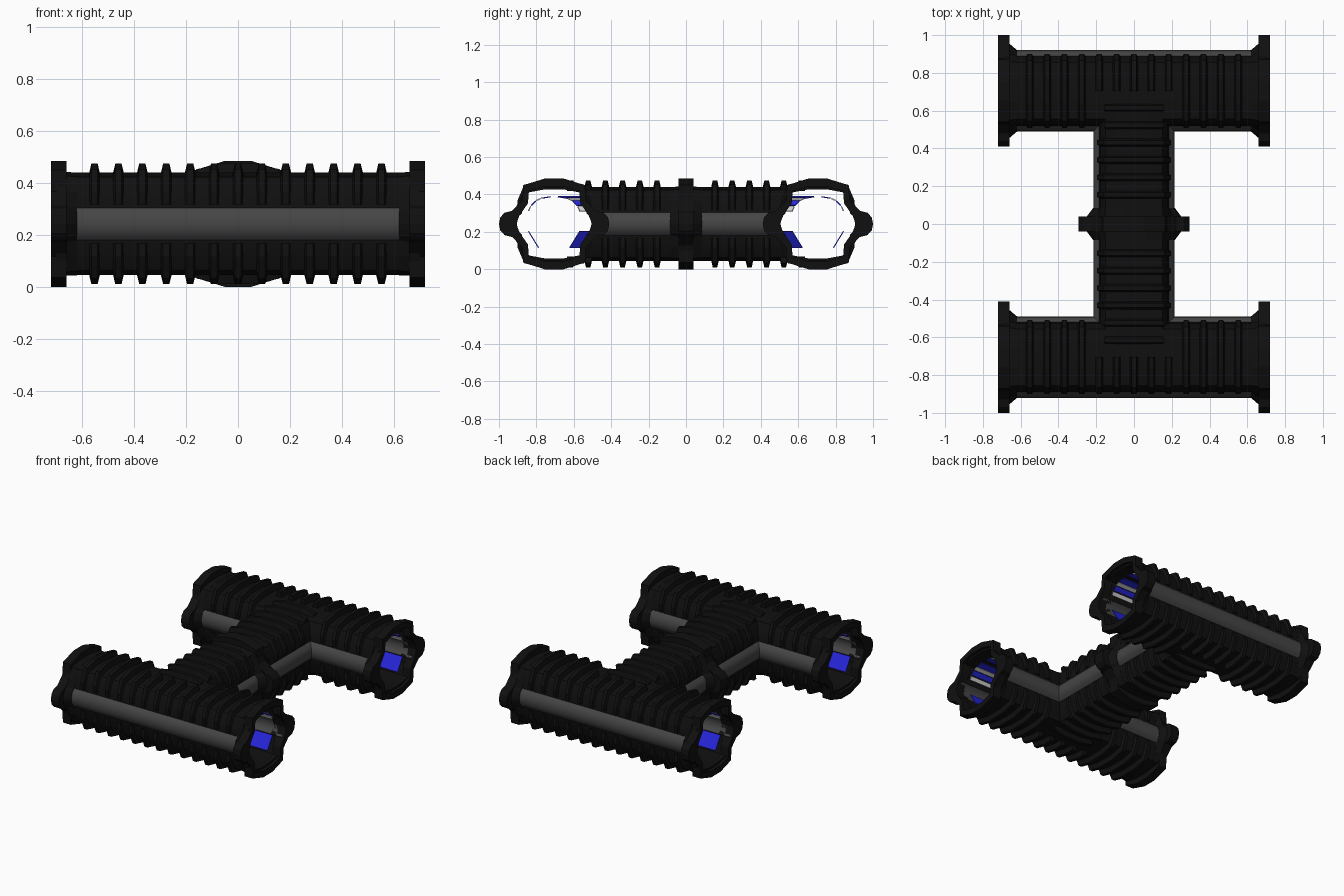
import bpy, bmesh, math

cube = bpy.data.objects.get("Cube")
if cube:
    bpy.data.objects.remove(cube, do_unlink=True)

MID = 0.2425      # height of the tunnel axis
BAR_Y = 0.705     # distance of each long tunnel from the middle


def material(name, rgb):
    m = bpy.data.materials.new(name)
    m.use_nodes = True
    m.diffuse_color = (*rgb, 1)
    node = next(n for n in m.node_tree.nodes if n.type == 'BSDF_PRINCIPLED')
    node.inputs["Base Color"].default_value = (*rgb, 1)
    node.inputs["Roughness"].default_value = 0.7
    return m


BLACK = material("black_hull", (0.005, 0.005, 0.005))
GREY = material("grey_side_rail", (0.06, 0.06, 0.06))
BLUE = material("blue_panel", (0.02, 0.02, 0.72))
LIGHT = material("light_strip", (0.6, 0.6, 0.6))


# Placement: u runs along the tunnel, w across it, z up from its axis
def along_x(side):
    return lambda u, w, z: (u, side * (BAR_Y + w), z + MID)


def along_y(u, w, z):
    return (w, u, z + MID)


PLACES = [along_x(1), along_x(-1)]


def full(quarter):
    """Mirror a quarter outline (top middle to side tip) into a closed loop."""
    low = [(w, -z) for w, z in reversed(quarter[:-1])]
    half = quarter + low
    return half + [(-w, z) for w, z in reversed(half)]


def loft(bm, place, sections, closed=True, cyclic=False):
    """Skin sections of (u, w, z) points, capping whatever stays open."""
    rows = [[bm.verts.new(place(*p)) for p in s] for s in sections]
    n, m = len(rows[0]), len(rows)
    for i in range(m if cyclic else m - 1):
        a, b = rows[i], rows[(i + 1) % m]
        for j in range(n if closed else n - 1):
            k = (j + 1) % n
            bm.faces.new((a[j], a[k], b[k], b[j]))
    if not cyclic:
        bm.faces.new(rows[0])
        bm.faces.new(rows[-1])
    if not closed:
        bm.faces.new([r[0] for r in rows])
        bm.faces.new([r[-1] for r in rows])


def at(u, outline):
    return [(u, w, z) for w, z in outline]


def finish(bm, name, *mats):
    bmesh.ops.recalc_face_normals(bm, faces=bm.faces)
    me = bpy.data.meshes.new(name)
    bm.to_mesh(me)
    bm.free()
    ob = bpy.data.objects.new(name, me)
    bpy.context.collection.objects.link(ob)
    for m in mats:
        me.materials.append(m)
    return ob


def prism(name, outline, place, length):
    bm = bmesh.new()
    loft(bm, place, [at(-length, outline), at(length, outline)])
    return finish(bm, name, BLACK, GREY)


def boolean(target, tool, operation):
    mod = target.modifiers.new("cut", 'BOOLEAN')
    mod.object, mod.operation, mod.solver = tool, operation, 'EXACT'
    bpy.ops.object.select_all(action='DESELECT')
    bpy.context.view_layer.objects.active = target
    target.select_set(True)
    bpy.ops.object.modifier_apply(modifier=mod.name)
    bpy.data.objects.remove(tool, do_unlink=True)


# Outlines
hull_quarter = [(.06, .197), (.15, .18), (.18, .12), (.185, .062),
                (.203, .045), (.212, .022), (.215, 0)]
hull_out = full(hull_quarter)
hull_in = full([(w - .012, z - .012 if z > .1 else z * .9) for w, z in hull_quarter])
cone_wide = full([(.06, .199), (.155, .185), (.185, .125), (.215, .07),
                  (.235, .05), (.245, .022), (.25, 0)])
ring_out = full([(.05, .2425), (.165, .207), (.17, .125), (.225, .07),
                 (.265, .06), (.288, .035), (.295, 0)])
ring_in = full([(.05, .2), (.135, .175), (.14, .11), (.175, .06),
                (.185, .045), (.195, .02), (.2, 0)])


# Hollow H-shaped hull
def h_solid(name, outline, length):
    body = prism(name, outline, PLACES[0], length)
    boolean(body, prism("other_bar", outline, PLACES[1], length), 'UNION')
    boolean(body, prism("link", outline, along_y, BAR_Y), 'UNION')
    return body


hull = h_solid("tunnel_hull", hull_out, 0.7)
boolean(hull, h_solid("hollow", hull_in, 0.8), 'DIFFERENCE')
for p in hull.data.polygons:      # rounded side rails are grey
    rail = all(abs(hull.data.vertices[v].co.z - MID) < 0.0625 for v in p.vertices)
    p.material_index = 1 if rail else 0
bpy.ops.object.select_all(action='DESELECT')
hull.select_set(True)
bpy.context.view_layer.objects.active = hull
bpy.ops.object.shade_smooth_by_angle(angle=math.radians(30))


# End flanges and the middle joint
def flange(bm, place, u0, u1):
    loft(bm, place, [at(u0, ring_out), at(u1, ring_out), at(u1, ring_in), at(u0, ring_in)],
         cyclic=True)


def cone(bm, place, u0, u1):
    slim = [(w * 1.005, z * 1.005) for w, z in hull_out]
    loft(bm, place, [at(u0, slim), at(u1, cone_wide), at(u1, hull_in), at(u0, hull_in)],
         cyclic=True)


bm = bmesh.new()
for place in PLACES:
    for s in (-1, 1):
        flange(bm, place, s * .66, s * .72)
        cone(bm, place, s * .62, s * .66)
finish(bm, "end_flanges", BLACK)
bm = bmesh.new()
flange(bm, along_y, -.04, .04)
for s in (-1, 1):
    cone(bm, along_y, s * .085, s * .04)
finish(bm, "middle_joint", BLACK)

# Ribs over the top and bottom
rib_base = [(.178, .075), (.174, .12), (.146, .175), (.06, .19), (0, .19)]
rib_top = [(.192, .075), (.196, .125), (.16, .21), (.065, .232), (0, .232)]


def rib(bm, place, u, kind):
    def line(half):
        if kind == "outer":
            return half
        if kind == "cap":
            half = half[2:]
        return half + [(-w, z) for w, z in reversed(half[:-1])]
    for s in (-1, 1):
        base = [(w, s * z) for w, z in line(rib_base)]
        top = [(w, s * z) for w, z in line(rib_top)]
        loft(bm, place, [at(u - .022, base), at(u - .012, top),
                         at(u + .012, top), at(u + .022, base)],
             closed=False, cyclic=True)


bm = bmesh.new()
for place in PLACES:
    for i in range(-6, 7):
        rib(bm, place, i * .092, "outer" if abs(i) < 3 else "full")
finish(bm, "bar_ribs", BLACK)
bm = bmesh.new()
for s in (-1, 1):
    for i in range(6):
        rib(bm, along_y, s * (.155 + i * .092), "full" if i < 4 else "cap")
finish(bm, "link_ribs", BLACK)


# Inner lining strips, mitred where the tunnels meet
def strip(bm, place, a, b, start, end):
    edge = [a, b, (b[0] * .96, b[1] * .96), (a[0] * .96, a[1] * .96)]
    loft(bm, place, [[(f(abs(w)), w, z) for w, z in edge] for f in (start, end)])


def lining(name, mat, strips):
    bm = bmesh.new()
    for a, b in strips:
        for place in PLACES:
            strip(bm, place, a, b, lambda w: -.66, lambda w: .66)
            inner = [(-w, z) for w, z in (a, b)]
            for s in (-1, 1):
                strip(bm, place, *inner, lambda w: s * w, lambda w: s * .66)
        for s in (-1, 1):
            strip(bm, along_y, *[(s * w, z) for w, z in (a, b)],
                  lambda w: w - BAR_Y, lambda w: BAR_Y - w)
    finish(bm, name, mat)


lining("blue_lining", BLUE, [((.02, .148), (.07, .14)), ((.1, .125), (.125, .1)),
                             ((.14, -.04), (.085, -.13))])
lining("light_lining", LIGHT, [((.073, .139), (.098, .127)), ((.128, .095), (.14, .07))])
